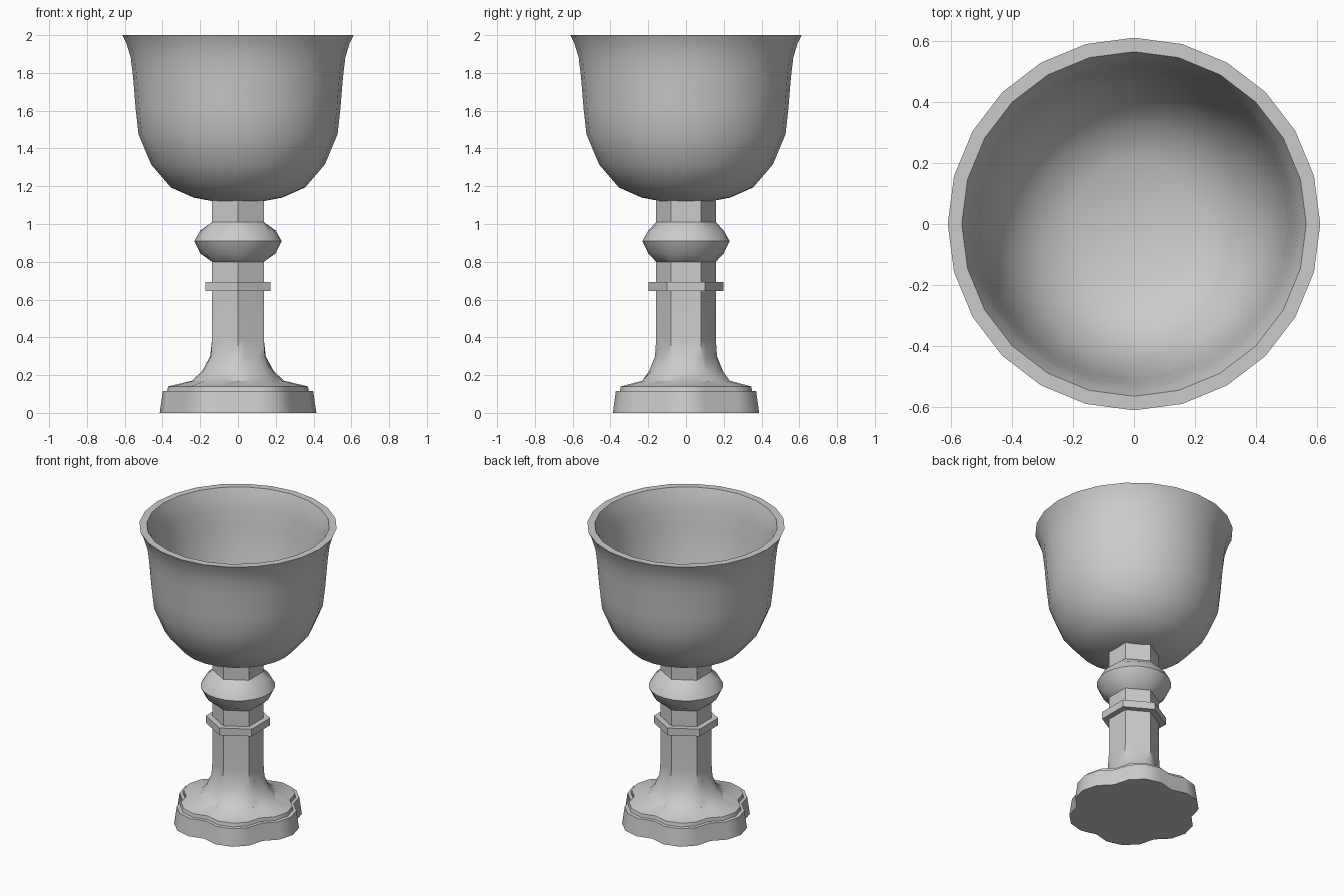
import bpy, bmesh, math

if "Cube" in bpy.data.objects:
    bpy.data.objects.remove(bpy.data.objects["Cube"])

SEG = 24


# Cross-section shapes: radius by angle, equal to 1 at angle 0
def circle(a):
    return 1.0


def fold(a):
    # angle measured from the middle of the nearest sixth
    return (a + math.pi / 6) % (math.pi / 3) - math.pi / 6


def hexagon(a):
    return 1.0 / math.cos(fold(a))


def lobed(a):
    d, rho = 0.206, 0.209
    f = fold(a)
    return (d * math.cos(f) + math.sqrt(rho**2 - (d * math.sin(f))**2)) / (d + rho)


def mix(s, t, w):
    return lambda a: s(a) * (1 - w) + t(a) * w


def loft(name, levels):
    """Skin a closed-ended solid through levels of (radius, z, shape)."""
    bm = bmesh.new()
    rings = []
    for r, z, shape in levels:
        if r == 0:
            rings.append([bm.verts.new((0, 0, z))])
            continue
        ring = []
        for i in range(SEG):
            a = 2 * math.pi * i / SEG
            q = r * shape(a)
            ring.append(bm.verts.new((q * math.cos(a), q * math.sin(a), z)))
        rings.append(ring)
    for lo, hi in zip(rings, rings[1:]):
        for i in range(SEG):
            j = (i + 1) % SEG
            if len(lo) == 1:
                bm.faces.new((lo[0], hi[j], hi[i]))
            elif len(hi) == 1:
                bm.faces.new((lo[i], lo[j], hi[0]))
            else:
                bm.faces.new((lo[i], lo[j], hi[j], hi[i]))
    for end in (rings[0], rings[-1]):
        if len(end) > 1:
            bm.faces.new(end)
    bmesh.ops.recalc_face_normals(bm, faces=bm.faces)
    me = bpy.data.meshes.new(name)
    bm.to_mesh(me)
    bm.free()
    ob = bpy.data.objects.new(name, me)
    bpy.context.collection.objects.link(ob)
    bpy.ops.object.select_all(action='DESELECT')
    ob.select_set(True)
    bpy.context.view_layer.objects.active = ob
    bpy.ops.object.shade_smooth_by_angle(angle=math.radians(35))
    return ob


# Foot, stem and rounded knot as one body
loft("foot_and_stem", [
    (0.415, 0.0, lobed), (0.398, 0.115, lobed),
    (0.375, 0.117, lobed), (0.37, 0.14, lobed),
    (0.245, 0.17, mix(lobed, circle, 0.4)),
    (0.19, 0.22, mix(circle, hexagon, 0.2)),
    (0.147, 0.30, mix(circle, hexagon, 0.75)),
    (0.137, 0.39, hexagon), (0.137, 0.80, hexagon),
    (0.20, 0.845, circle), (0.231, 0.91, circle), (0.20, 0.965, circle),
    (0.137, 1.01, hexagon), (0.137, 1.135, hexagon),
])

# Thin hexagonal collar
loft("collar", [(0.173, 0.645, hexagon), (0.173, 0.694, hexagon)])

# Bowl: outer wall, flat rim, inner wall
bowl = [(0, 1.115), (0.13, 1.12), (0.235, 1.14), (0.355, 1.193), (0.46, 1.315),
        (0.527, 1.475), (0.542, 1.61), (0.556, 1.78), (0.568, 1.88),
        (0.592, 1.96), (0.612, 2.0), (0.566, 2.0), (0.54, 1.93),
        (0.53, 1.87), (0.51, 1.75), (0.483, 1.5), (0.42, 1.345),
        (0.325, 1.235), (0.21, 1.187), (0, 1.165)]
loft("bowl", [(r, z, circle) for r, z in bowl])
